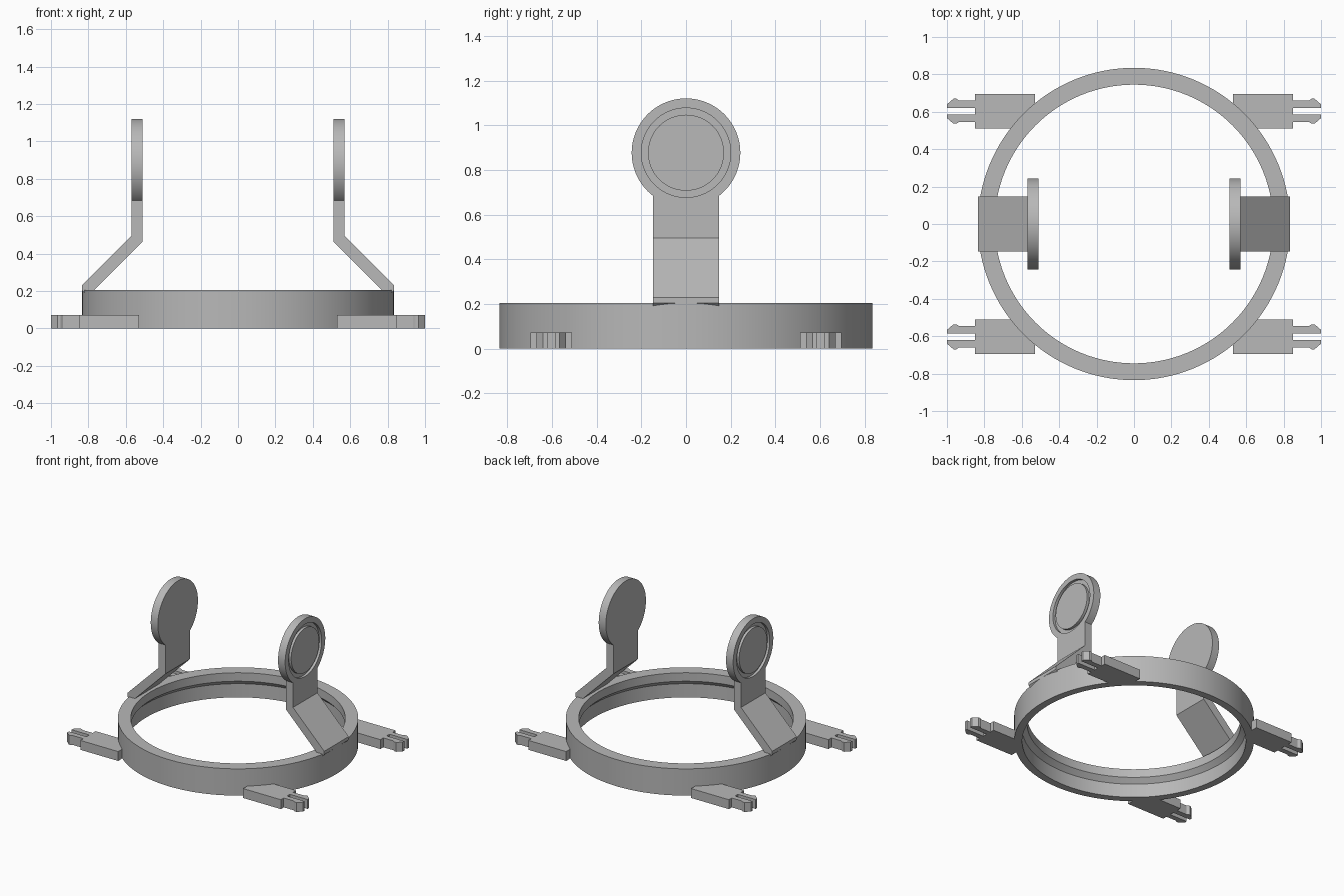
import bpy, bmesh, math
from mathutils import Matrix

old = bpy.data.objects.get("Cube")
if old:
    bpy.data.objects.remove(old, do_unlink=True)

grey = bpy.data.materials.new("light grey plastic")
grey.use_nodes = True
colour = (0.48, 0.48, 0.48, 1)
grey.diffuse_color = colour
grey.node_tree.nodes["Principled BSDF"].inputs["Base Color"].default_value = colour


def finish(name, bm, smooth=False, mirror=None):
    bmesh.ops.recalc_face_normals(bm, faces=bm.faces)
    mesh = bpy.data.meshes.new(name)
    bm.to_mesh(mesh)
    bm.free()
    mesh.materials.append(grey)
    obj = bpy.data.objects.new(name, mesh)
    bpy.context.collection.objects.link(obj)
    if smooth:
        bpy.ops.object.select_all(action='DESELECT')
        obj.select_set(True)
        bpy.context.view_layer.objects.active = obj
        bpy.ops.object.shade_smooth_by_angle(angle=math.radians(30))
    if mirror:
        mod = obj.modifiers.new("Mirror", 'MIRROR')
        mod.use_axis = mirror
        mod.use_mirror_merge = False
    return obj


def lathe(profile, closed, segments=96):
    """Turn (radius, height) points about z."""
    bm = bmesh.new()
    verts = [bm.verts.new((r, 0, z)) for r, z in profile]
    pairs = list(zip(verts, verts[1:]))
    if closed:
        pairs.append((verts[-1], verts[0]))
    edges = [bm.edges.new(p) for p in pairs]
    bmesh.ops.spin(bm, geom=verts + edges, cent=(0, 0, 0), axis=(0, 0, 1),
                   angle=math.tau, steps=segments, use_merge=True)
    bmesh.ops.remove_doubles(bm, verts=bm.verts, dist=1e-5)
    return bm


def loft(sections):
    """Join matching closed sections and cap both ends."""
    bm = bmesh.new()
    rows = [[bm.verts.new(p) for p in s] for s in sections]
    for a, b in zip(rows, rows[1:]):
        for i in range(len(a)):
            j = (i + 1) % len(a)
            bm.faces.new((a[i], a[j], b[j], b[i]))
    bm.faces.new(rows[0])
    bm.faces.new(rows[-1])
    return bm


# Base ring with a chamfered inner lip
finish("base_ring", lathe([(0.835, 0), (0.835, 0.205), (0.745, 0.205),
                           (0.745, 0.14), (0.78, 0.105), (0.78, 0)], True, 128), True)

# Round pads with a circular groove in the outer face
IN, OUT, PAD_R, PAD_Z = 0.51, 0.57, 0.243, 0.877
pad = lathe([(0, IN), (PAD_R, IN), (PAD_R, OUT), (0.2, OUT), (0.2, OUT - 0.02),
             (0.17, OUT - 0.02), (0.17, OUT), (0, OUT)], False)
bmesh.ops.transform(pad, verts=pad.verts,
                    matrix=Matrix.Translation((0, 0, PAD_Z)) @ Matrix.Rotation(math.pi / 2, 4, 'Y'))
finish("round_pad", pad, True, (True, False, False))

# Bent arms whose upper ends follow the rim of the pads
HALF, STEPS = 0.148, 12
sections = []
for i in range(STEPS + 1):
    y = HALF * (2 * i / STEPS - 1)
    top = PAD_Z - math.sqrt(PAD_R ** 2 - y ** 2)
    outline = [(OUT, top), (OUT, 0.495), (0.835, 0.23), (0.835, 0.205),
               (0.803, 0.173), (0.77, 0.205), (IN, 0.465), (IN, top)]
    sections.append([(x, y, z) for x, z in outline])
finish("bent_arm", loft(sections), False, (True, False, False))

# Side clips: a block with two barbed prongs
CLIP_H, MID = 0.072, 0.603


def plate(name, outline):
    finish(name, loft([[(x, y, z) for x, y in outline] for z in (0, CLIP_H)]),
           False, (True, True, False))


plate("clip_block", [(0.85, 0.51), (0.85, 0.695), (0.53, 0.695),
                     (0.53, 0.6), (0.605, 0.51)])
prong = [(0.85, 0.017), (0.85, 0.057), (0.935, 0.057), (0.95, 0.067),
         (0.965, 0.067), (1.0, 0.037), (1.0, 0.017)]
for name, side in (("outer_prong", 1), ("inner_prong", -1)):
    plate(name, [(x, MID + side * d) for x, d in prong])
